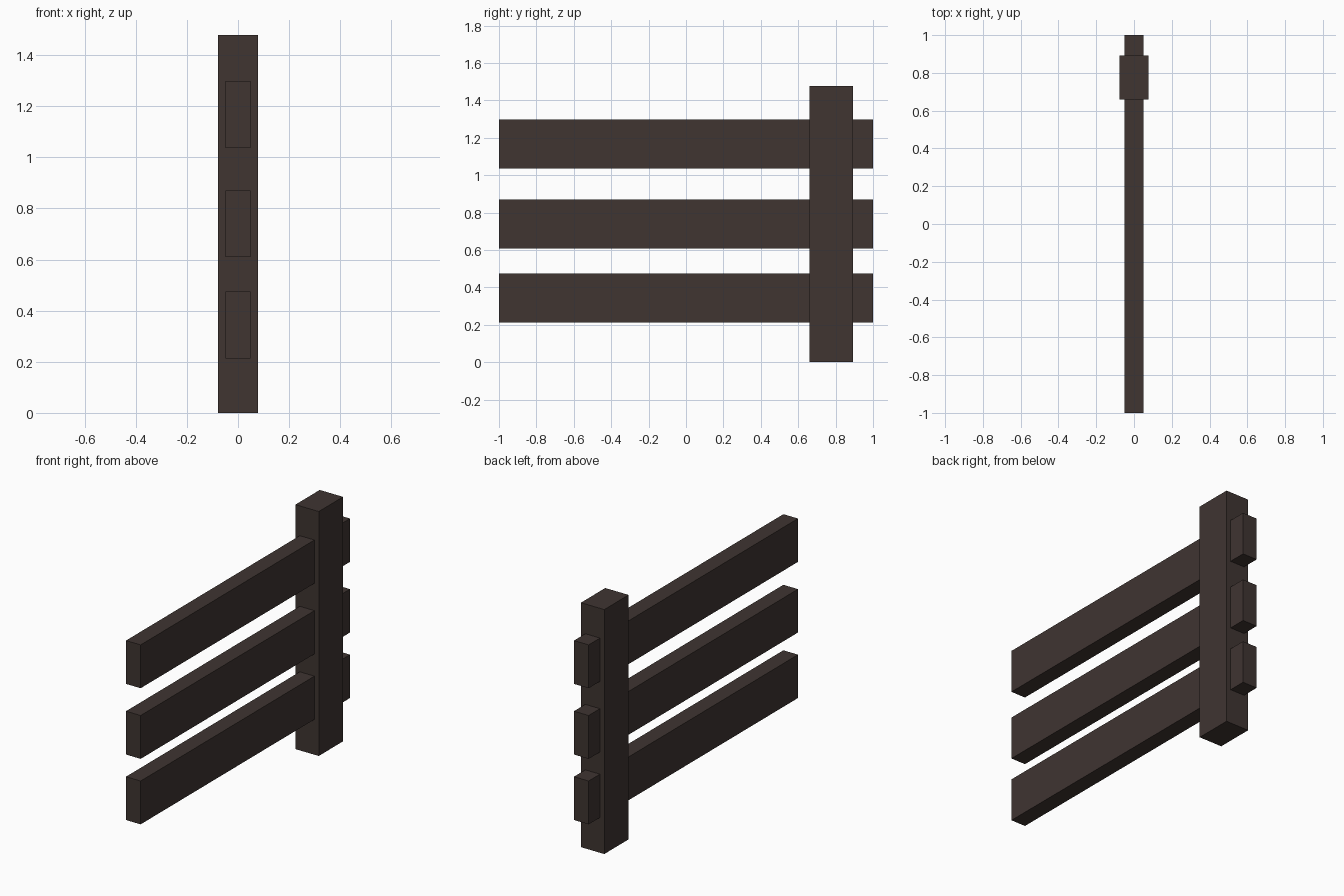
import bpy

if "Cube" in bpy.data.objects:
    bpy.data.objects.remove(bpy.data.objects["Cube"])

wood = bpy.data.materials.new("dark_wood")
wood.diffuse_color = (0.05, 0.035, 0.031, 1)
wood.use_nodes = True
wood.node_tree.nodes["Principled BSDF"].inputs["Base Color"].default_value = wood.diffuse_color


def box(name, lo, hi):
    """Box spanning two opposite corners."""
    centre = [(a + b) / 2 for a, b in zip(lo, hi)]
    bpy.ops.mesh.primitive_cube_add(size=1, location=centre)
    ob = bpy.context.object
    ob.name = name
    ob.scale = [b - a for a, b in zip(lo, hi)]
    bpy.ops.object.transform_apply(location=False, rotation=False, scale=True)
    ob.data.materials.append(wood)
    return ob


# Upright post near the back end
box("post", (-0.078, 0.66, 0), (0.078, 0.892, 1.478))

# Three rails running through the post
RAIL_HEIGHT = 0.262
for name, z in (("lower_rail", 0.213), ("middle_rail", 0.609), ("upper_rail", 1.036)):
    box(name, (-0.049, -1, z), (0.049, 1, z + RAIL_HEIGHT))
